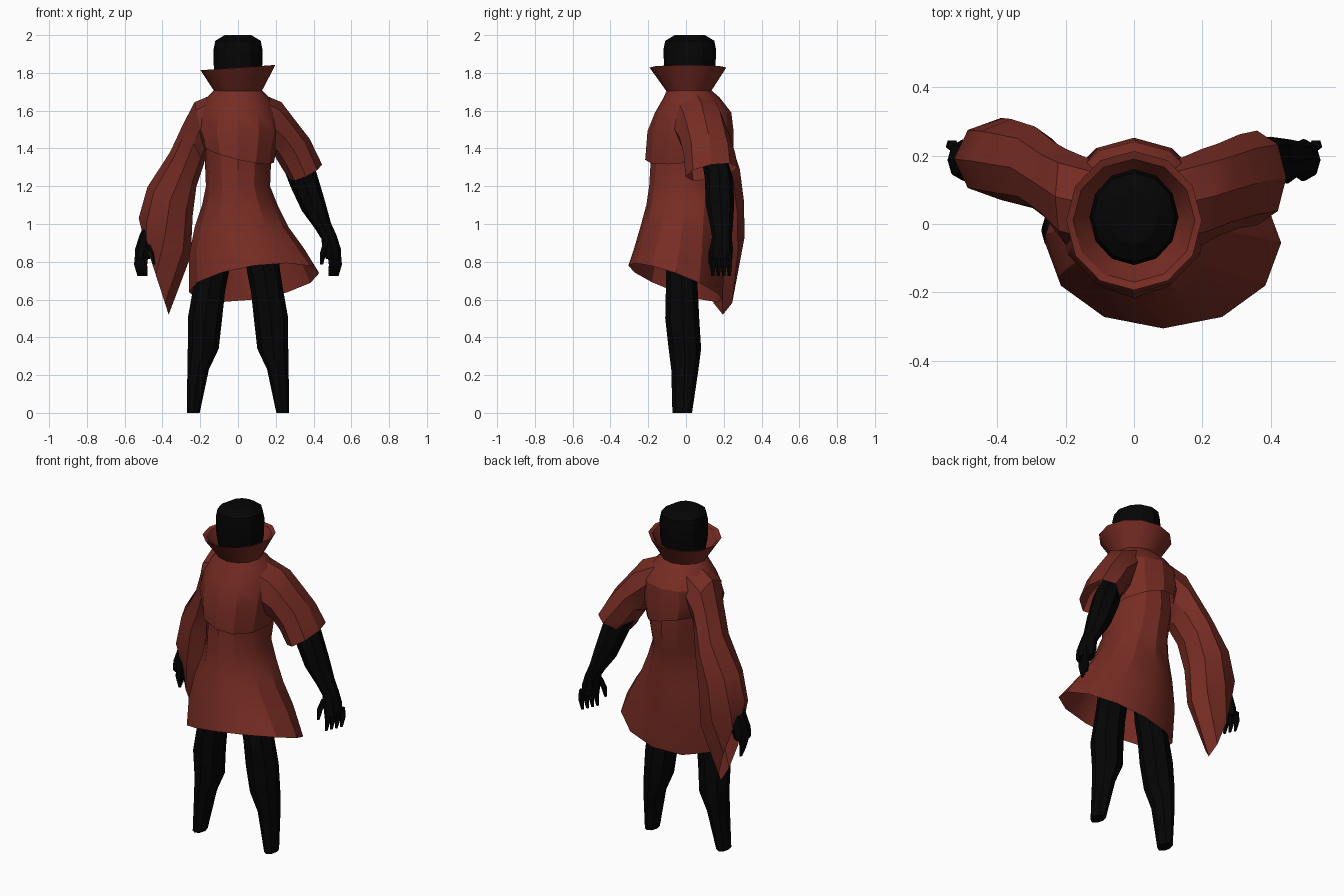
import bpy, bmesh, math


def material(name, rgb):
    m = bpy.data.materials.new(name)
    m.diffuse_color = (*rgb, 1)
    return m


CLOTH = material("red_cloth", (0.18, 0.025, 0.017))
DARK = material("dark_body", (0.0015, 0.0015, 0.0015))


def loft(bm, rings, n, side=1, cap=False):
    """Skin elliptic rings (cx, cy, cz, rx, ry, tilt_x, tilt_y); side=-1 mirrors in x."""
    rows = []
    for cx, cy, cz, rx, ry, tx, ty in rings:
        row = []
        for i in range(n):
            a = math.tau * i / n - math.pi / 2
            c, s = math.cos(a), math.sin(a)
            row.append(bm.verts.new((side * (cx + rx * c), cy + ry * s,
                                     cz + tx * c + ty * s)))
        rows.append(row)
    for r, q in zip(rows, rows[1:]):
        for i in range(n):
            j = (i + 1) % n
            bm.faces.new((r[i], r[j], q[j], q[i]))
    if cap:
        bm.faces.new(rows[0])
        bm.faces.new(rows[-1])


def finish(bm, name, mat, angle=28):
    bmesh.ops.recalc_face_normals(bm, faces=bm.faces[:])
    me = bpy.data.meshes.new(name)
    bm.to_mesh(me)
    bm.free()
    me.materials.append(mat)
    ob = bpy.data.objects.new(name, me)
    bpy.context.collection.objects.link(ob)
    bpy.ops.object.select_all(action='DESELECT')
    ob.select_set(True)
    bpy.context.view_layer.objects.active = ob
    bpy.ops.object.shade_smooth_by_angle(angle=math.radians(angle))


def part(name, mat, rings, n=12, side=1, cap=False):
    bm = bmesh.new()
    loft(bm, rings, n, side, cap)
    finish(bm, name, mat)


# Head
part("head", DARK, [
    (0, .02, 1.70, .110, .110, 0, 0),
    (0, .02, 1.82, .128, .135, 0, 0),
    (0, .02, 1.92, .130, .140, 0, 0),
    (0, .02, 1.97, .120, .130, 0, 0),
    (0, .02, 2.00, .070, .080, 0, 0)], cap=True)

# Flared collar with an inner wall
part("collar", CLOTH, [
    (0, .015, 1.70, .124, .116, 0, 0),
    (0, .010, 1.828, .198, .203, .014, 0),
    (0, .010, 1.82, .178, .180, .014, 0),
    (0, .015, 1.71, .116, .108, 0, 0)])

# Short cape over the chest
part("chest_cape", CLOTH, [
    (0, .015, 1.71, .124, .116, 0, 0),
    (0, .030, 1.67, .165, .148, 0, 0),
    (0, .038, 1.59, .208, .202, 0, 0),
    (0, .024, 1.49, .222, .228, 0, 0),
    (0, .018, 1.37, .190, .234, -.045, .03)])

# Coat body with a slanted, flaring hem
part("coat_skirt", CLOTH, [
    (0, .02, 1.50, .170, .200, 0, 0),
    (0, .025, 1.33, .175, .212, 0, 0),
    (0, .005, 1.20, .170, .200, 0, 0),
    (.01, -.005, 1.10, .200, .205, 0, 0),
    (.02, -.02, .98, .250, .220, 0, -.01),
    (.045, -.035, .85, .305, .237, .02, -.03),
    (.085, -.055, .69, .345, .250, .05, -.09)])

# Sleeves: short on one side, long pointed bell on the other
shoulder = [
    (.13, .05, 1.56, -.03, .14, .14, 0),
    (.20, .08, 1.50, .03, .14, .145, 0)]
part("short_sleeve", CLOTH, shoulder + [
    (.245, .10, 1.46, .050, .135, .10, 0),
    (.308, .125, 1.37, .072, .137, .08, 0),
    (.360, .135, 1.275, .085, .138, .04, .025)], n=8)
part("long_sleeve", CLOTH, shoulder + [
    (.235, .12, 1.425, .055, .12, .105, 0),
    (.290, .165, 1.29, .070, .12, .09, 0),
    (.360, .185, 1.12, .120, .122, .075, 0),
    (.388, .19, .93, .138, .12, .10, 0),
    (.435, .195, .73, .068, .070, .21, 0)], n=8, side=-1)

for side, label in ((1, "left"), (-1, "right")):
    # Leg
    part(label + "_leg", DARK, [
        (.115, -.02, .98, .085, .080, 0, 0),
        (.135, -.025, .75, .088, .080, 0, 0),
        (.155, -.022, .64, .086, .085, 0, 0),
        (.175, -.020, .50, .091, .090, 0, 0),
        (.184, -.006, .34, .082, .086, 0, 0),
        (.211, -.006, .23, .057, .072, 0, 0),
        (.237, -.020, 0, .034, .052, 0, 0)], n=8, side=side, cap=True)

    # Arm and palm, with fingers and thumb
    bm = bmesh.new()
    loft(bm, [
        (.250, .13, 1.43, .050, .060, .03, 0),
        (.345, .175, 1.24, .068, .075, .04, 0),
        (.398, .18, 1.10, .060, .075, .03, 0),
        (.450, .188, .99, .042, .060, .015, 0),
        (.482, .190, .93, .040, .052, .01, 0),
        (.495, .187, .87, .049, .062, 0, 0),
        (.505, .187, .815, .040, .058, 0, 0)], 8, side, True)
    for i in range(4):
        x, y = .490 + .013 * i, .143 + .029 * i
        loft(bm, [(x, y, .84, .017, .018, 0, 0),
                  (x + .006, y, .785, .016, .017, 0, 0),
                  (x - .004, y, .725, .008, .009, 0, 0)], 5, side, True)
    loft(bm, [(.470, .155, .90, .022, .022, 0, 0),
              (.450, .135, .845, .017, .017, 0, 0),
              (.443, .128, .785, .008, .009, 0, 0)], 5, side, True)
    finish(bm, label + "_arm", DARK)
